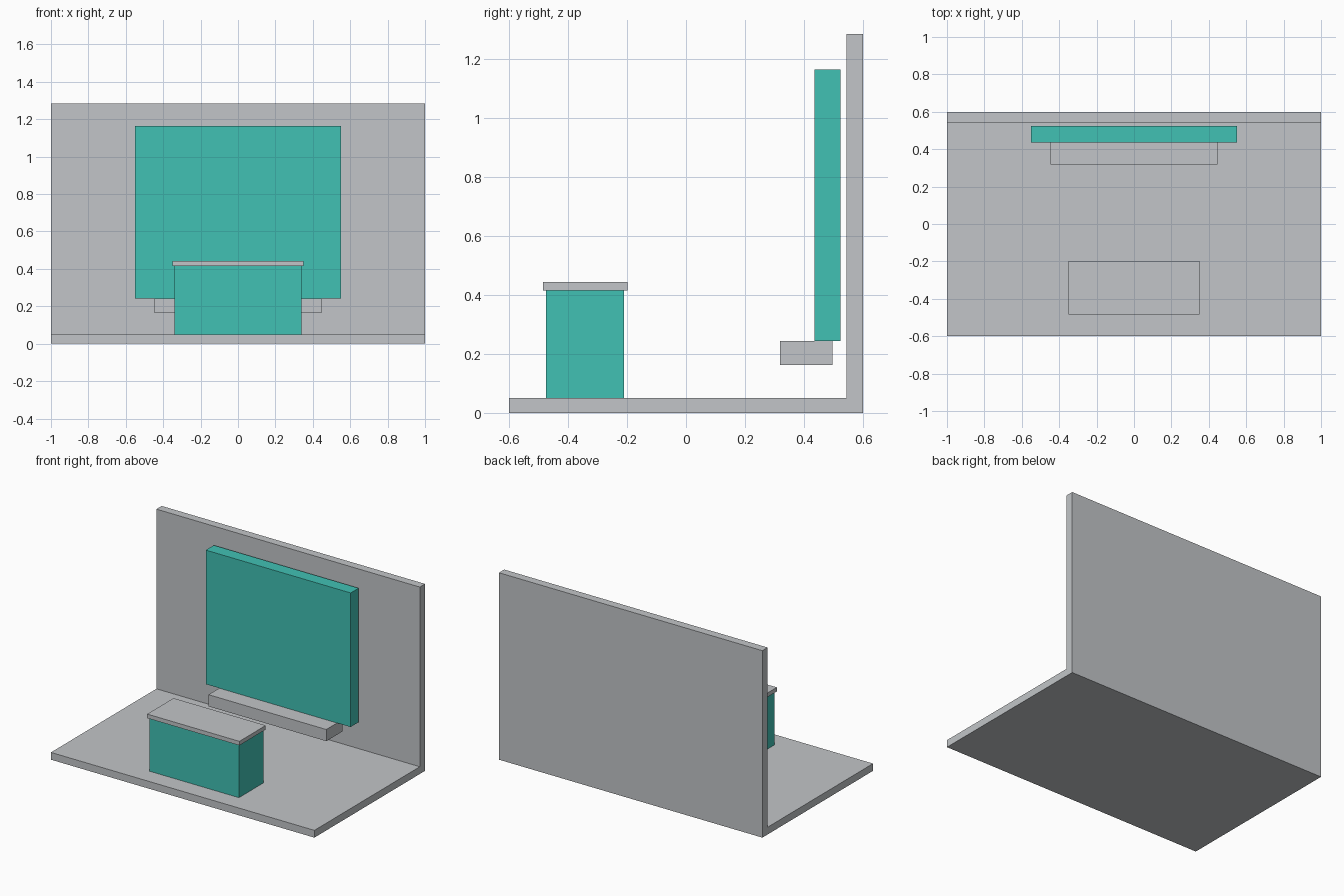
import bpy
import bmesh

if "Cube" in bpy.data.objects:
    bpy.data.objects.remove(bpy.data.objects["Cube"])


def material(name, colour):
    mat = bpy.data.materials.new(name)
    mat.diffuse_color = (*colour, 1.0)
    mat.use_nodes = True
    mat.node_tree.nodes["Principled BSDF"].inputs["Base Color"].default_value = mat.diffuse_color
    return mat


GREY = material("light grey", (0.54, 0.558, 0.578))
TEAL = material("teal", (0.053, 0.533, 0.456))


def extrude_profile(name, profile, half_width, mat):
    """Extrude a (y, z) side profile symmetrically along x."""
    bm = bmesh.new()
    face = bm.faces.new([bm.verts.new((-half_width, y, z)) for y, z in profile])
    result = bmesh.ops.extrude_face_region(bm, geom=[face])
    verts = [g for g in result["geom"] if isinstance(g, bmesh.types.BMVert)]
    bmesh.ops.translate(bm, verts=verts, vec=(2 * half_width, 0, 0))
    bmesh.ops.recalc_face_normals(bm, faces=bm.faces)
    mesh = bpy.data.meshes.new(name)
    bm.to_mesh(mesh)
    bm.free()
    mesh.materials.append(mat)
    obj = bpy.data.objects.new(name, mesh)
    bpy.context.collection.objects.link(obj)
    return obj


def box(name, half_width, y0, y1, z0, z1, mat):
    return extrude_profile(name, [(y0, z0), (y1, z0), (y1, z1), (y0, z1)],
                           half_width, mat)


# Floor and back wall in one L-shaped piece
extrude_profile("floor_and_wall",
                [(-0.6, 0), (0.6, 0), (0.6, 1.283), (0.543, 1.283),
                 (0.543, 0.05), (-0.6, 0.05)], 1.0, GREY)

# Display panel and the shelf beneath it
box("display_panel", 0.55, 0.436, 0.523, 0.243, 1.163, TEAL)
box("shelf", 0.447, 0.319, 0.497, 0.163, 0.243, GREY)

# Counter with an overhanging top
box("counter_body", 0.34, -0.475, -0.21, 0.05, 0.415, TEAL)
box("counter_top", 0.35, -0.485, -0.199, 0.415, 0.443, GREY)
